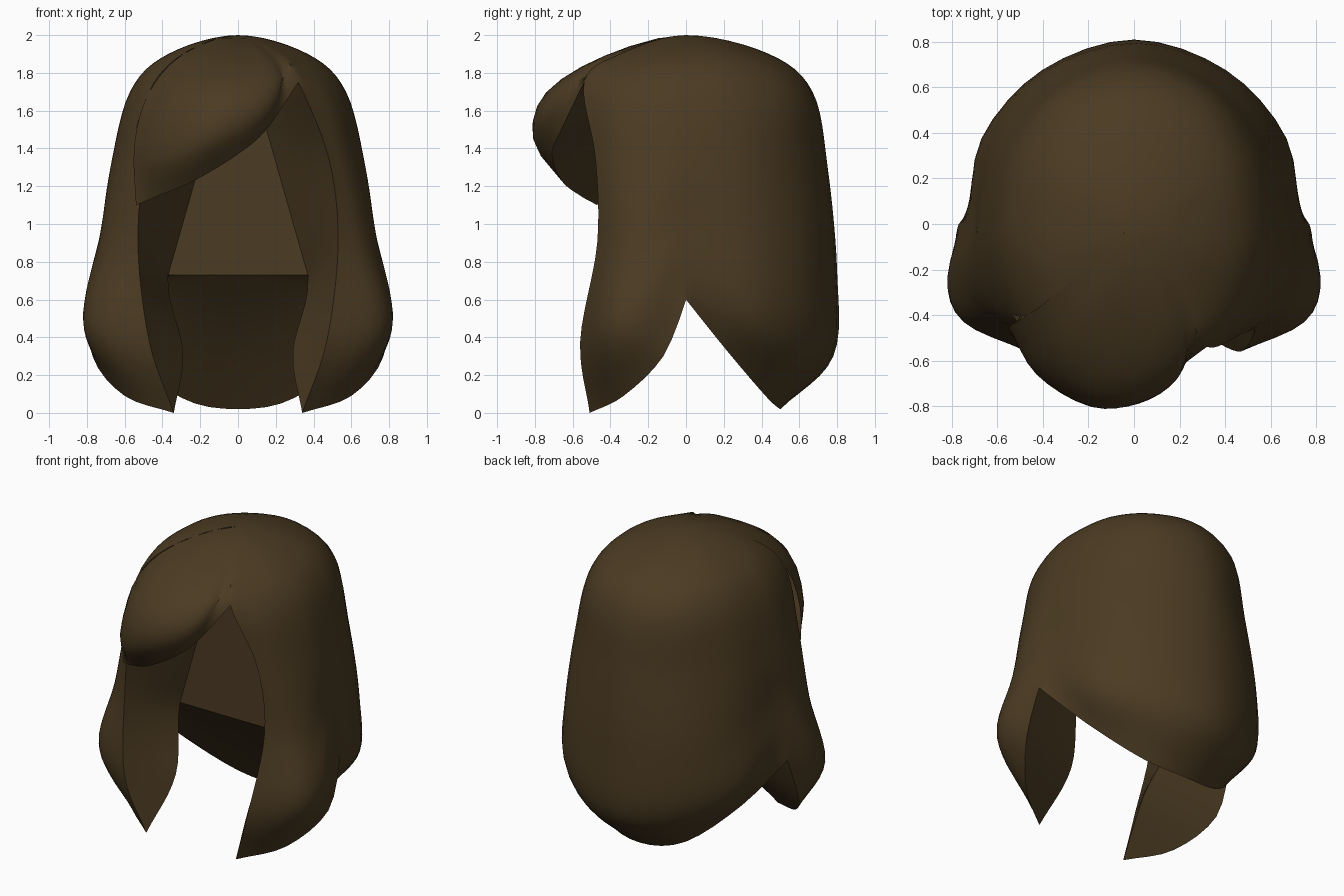
import bpy, bmesh
from mathutils import Vector as V

if "Cube" in bpy.data.objects:
    bpy.data.objects.remove(bpy.data.objects["Cube"])

K, M = 6, 4   # samples per control span: down, around


def spline(pts, n, pre=None, kink=None):
    # Hermite curve through pts; optional phantom first point and one sharp point
    p = [V(q) for q in pts]
    ext = [V(pre) if pre is not None else 2 * p[0] - p[1]] + p + [2 * p[-1] - p[-2]]
    tan = [(ext[i + 2] - ext[i]) / 2 for i in range(len(p))]
    if kink is not None:
        tan[kink] = V((0, 0, 0))
    out = []
    for i in range(len(p) - 1):
        for j in range(n):
            t = j / n
            out.append((2*t**3 - 3*t*t + 1) * p[i] + (t**3 - 2*t*t + t) * tan[i]
                       + (3*t*t - 2*t**3) * p[i+1] + (t**3 - t*t) * tan[i+1])
    return out + [p[-1]]


def flip(p):
    return V((-p[0], p[1], p[2]))


def down(col, n=K):
    # column starting at the crown with a horizontal tangent
    return spline(col, n, pre=(-col[1][0], -col[1][1], col[1][2]))


def loft(a, b, n):
    return [[p.lerp(q, i / n) for p, q in zip(a, b)] for i in range(n + 1)]


bm = bmesh.new()


def patch(grid, mirror=False):
    vs = [[bm.verts.new(p) for p in row] for row in grid]
    for r0, r1 in zip(vs, vs[1:]):
        for i in range(len(r0) - 1):
            bm.faces.new((r0[i], r0[i+1], r1[i+1], r1[i]))
    if mirror:
        patch(mirrored(grid))


def mirrored(grid):
    return [[flip(p) for p in reversed(row)] for row in grid]


# Outer shell: columns from back centre round to the front edge of the lock
TOP = (0, 0, 2)
cols = [
    [TOP, (0, .44, 1.9), (0, .67, 1.7), (0, .75, 1.3), (0, .80, .75), (0, .78, .3), (0, .5, .02)],
    [TOP, (.21, .36, 1.9), (.32, .56, 1.7), (.355, .62, 1.3), (.40, .67, .77), (.39, .65, .35), (.30, .43, .08)],
    [TOP, (.34, .2, 1.9), (.51, .3, 1.7), (.59, .35, 1.3), (.64, .38, .85), (.67, .36, .51), (.58, .22, .325)],
    [TOP, (.37, 0, 1.9), (.57, 0, 1.7), (.67, 0, 1.3), (.70, 0, 1.02), (.735, 0, .82), (.77, 0, .6)],
    [TOP, (.35, -.15, 1.9), (.55, -.2, 1.7), (.66, -.21, 1.3), (.74, -.23, .87), (.82, -.24, .53), (.77, -.12, .3)],
    [TOP, (.29, -.26, 1.9), (.47, -.40, 1.7), (.59, -.38, 1.3), (.67, -.38, .87), (.75, -.43, .43), (.6, -.33, .09)],
    [TOP, (.22, -.35, 1.9), (.32, -.54, 1.75), (.48, -.48, 1.35), (.53, -.47, .9), (.47, -.56, .38), (.34, -.51, 0)],
]
rows = []
for r in range(7):
    line = [c[r] for c in cols]
    rows.append(spline(line, M, pre=flip(line[1]), kink=3 if r == 6 else None))
columns = [down([row[i] for row in rows]) for i in range(len(rows[0]))]
patch(columns)
patch(mirrored(columns[:5 * M + 1]))
patch(mirrored([c[15:] for c in columns[5 * M:]]))   # fringe covers the rest
edge = columns[-1]                     # front edge of the lock
hem = [c[-1] for c in columns]         # bottom edge

# Swept fringe, from the right parting to the left temple
mid = [
    [TOP, (.13, -.40, 1.9), (.21, -.59, 1.77), (.19, -.68, 1.63), (.15, -.66, 1.5)],
    [TOP, (.04, -.43, 1.89), (.05, -.71, 1.72), (.02, -.79, 1.53), (0, -.71, 1.37)],
    [TOP, (-.08, -.43, 1.89), (-.15, -.74, 1.68), (-.20, -.80, 1.43), (-.23, -.66, 1.23)],
    [TOP, (-.19, -.39, 1.89), (-.35, -.62, 1.67), (-.43, -.66, 1.36), (-.42, -.56, 1.15)],
    [TOP, (-.29, -.26, 1.9), (-.47, -.40, 1.7), (-.55, -.45, 1.42), (-.54, -.47, 1.1)],
]
N = 2 * K
guides = [edge[:N + 1]]
for c in mid:
    guides.append(down(c, 3 * K)[::K])
fringe = [spline([g[i] for g in guides], M) for i in range(N + 1)]
patch(fringe)

# Recess behind the face: side walls, flat back, underside of the fringe
Y = -.1
ridge = spline([(.08, Y, 1.75), (.22, Y, 1.25), (.37, Y, .73),
                (.29, -.26, .32), (.34, -.51, 0)], K)
for i in range(N):                     # straight sides on the flat back
    ridge[i] = ridge[0].lerp(ridge[N], i / N)
wall = loft(edge[N:], ridge, 4)
patch(wall)
patch(mirrored([w[5:] for w in wall]))
inner = ridge[:N + 1]
patch(loft(inner, [flip(p) for p in inner], 2))
hi = fringe[-1]
lid = [ridge[0].lerp(flip(ridge[0]), i / (len(hi) - 1)) for i in range(len(hi))]
patch(loft(hi, lid, 4))

# Inside of the lock, and sloping underside of the back panel
patch(loft(ridge[N:], hem[3 * M:], 4), True)
brow = [V((.37 * i / (3 * M), Y, .73)) for i in range(3 * M + 1)]
slope = loft(hem[:3 * M + 1], brow, 4)
for i, row in enumerate(slope):
    for p in row:
        p.z += .05 * (i / 4) * (1 - i / 4) * 4
patch(slope, True)

bmesh.ops.remove_doubles(bm, verts=bm.verts, dist=.0005)
bmesh.ops.recalc_face_normals(bm, faces=bm.faces)
me = bpy.data.meshes.new("hair")
bm.to_mesh(me)
bm.free()
hair = bpy.data.objects.new("hair", me)
bpy.context.collection.objects.link(hair)
mat = bpy.data.materials.new("brown_hair")
mat.diffuse_color = (.07, .043, .016, 1)
mat.use_nodes = True
mat.node_tree.nodes["Principled BSDF"].inputs["Base Color"].default_value = mat.diffuse_color
me.materials.append(mat)
bpy.context.view_layer.objects.active = hair
hair.select_set(True)
bpy.ops.object.shade_smooth_by_angle(angle=.8)
